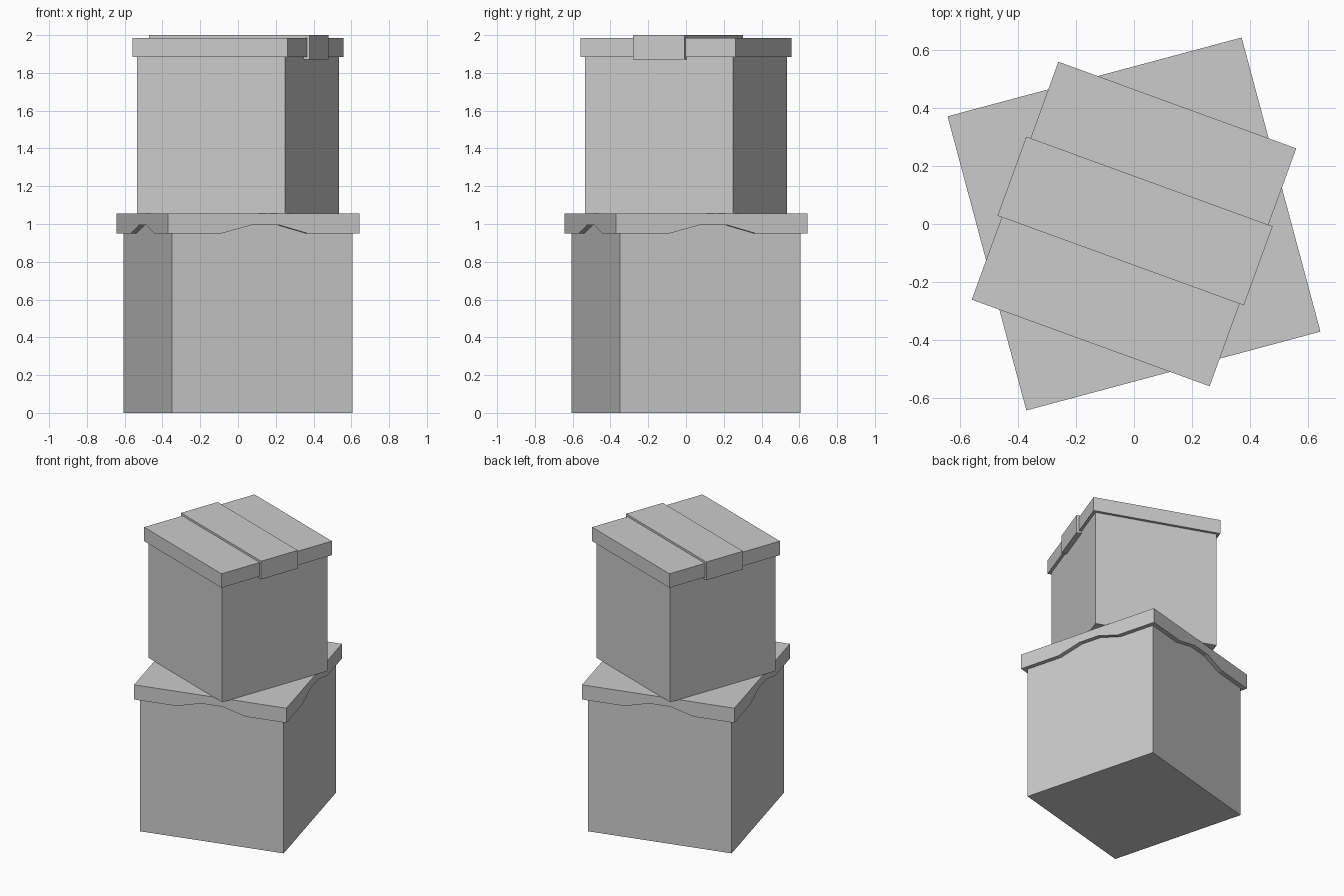
import bpy, bmesh
from math import radians
from mathutils import Matrix

cube = bpy.data.objects.get("Cube")
if cube:
    bpy.data.objects.remove(cube, do_unlink=True)

grey = bpy.data.materials.new("light_grey")
grey.use_nodes = True
grey.diffuse_color = (0.6, 0.6, 0.6, 1)
bsdf = next(n for n in grey.node_tree.nodes if n.type == 'BSDF_PRINCIPLED')
bsdf.inputs["Base Color"].default_value = grey.diffuse_color

LOWER_TURN, UPPER_TURN = radians(15), radians(-20)


def finish(name, bm, turn):
    bmesh.ops.recalc_face_normals(bm, faces=bm.faces[:])
    mesh = bpy.data.meshes.new(name)
    bm.to_mesh(mesh)
    bm.free()
    mesh.materials.append(grey)
    ob = bpy.data.objects.new(name, mesh)
    ob.rotation_euler.z = turn
    bpy.context.collection.objects.link(ob)
    return ob


def box(name, width, depth, bottom, top, turn, y=0):
    bm = bmesh.new()
    place = Matrix.Translation((0, y, (bottom + top) / 2))
    size = Matrix.Diagonal((width, depth, top - bottom, 1))
    bmesh.ops.create_cube(bm, size=1, matrix=place @ size)
    return finish(name, bm, turn)


def wavy_lid(name, half, inner, bottom, top, turn):
    """Square lid whose skirt has one arched rise on every side."""
    # Fraction along a side, rise of the lower edge
    wave = [(0, 0), (0.28, 0), (0.44, 0.045), (0.58, 0.045), (0.73, 0)]
    bm = bmesh.new()
    rings = {"top": [], "outer": [], "inner": []}
    for side in range(4):
        spin = Matrix.Rotation(radians(90 * side), 3, 'Z')
        for t, rise in wave:
            for key, h, z in (("top", half, top),
                              ("outer", half, bottom + rise),
                              ("inner", inner, bottom + rise)):
                p = Matrix.Translation((half * (2 * t - 1), -h, z)).translation
                p.x = max(-h, min(h, p.x))
                rings[key].append(bm.verts.new(spin @ p))
    count = len(rings["top"])
    for a, b in (("top", "outer"), ("outer", "inner")):
        for i in range(count):
            j = (i + 1) % count
            bm.faces.new((rings[a][i], rings[b][i], rings[b][j], rings[a][j]))
    bm.faces.new(rings["top"])
    # Flat inner ceiling, hidden on top of the box body
    ceiling = [bm.verts.new((v.co.x, v.co.y, top - 0.02)) for v in rings["inner"]]
    for i in range(count):
        j = (i + 1) % count
        bm.faces.new((rings["inner"][i], ceiling[i], ceiling[j], rings["inner"][j]))
    bm.faces.new(ceiling)
    return finish(name, bm, turn)


# Large lower box with its wavy-edged lid
box("lower_box_body", 0.99, 0.99, 0, 1.03, LOWER_TURN)
wavy_lid("lower_box_lid", 0.525, 0.49, 0.95, 1.055, LOWER_TURN)

# Smaller upper box, its plain lid and the band across it
box("upper_box_body", 0.834, 0.834, 1.055, 1.94, UPPER_TURN)
box("upper_box_lid", 0.873, 0.873, 1.885, 1.985, UPPER_TURN)
box("lid_band", 0.904, 0.29, 1.87, 2.0, UPPER_TURN, y=0.011)
